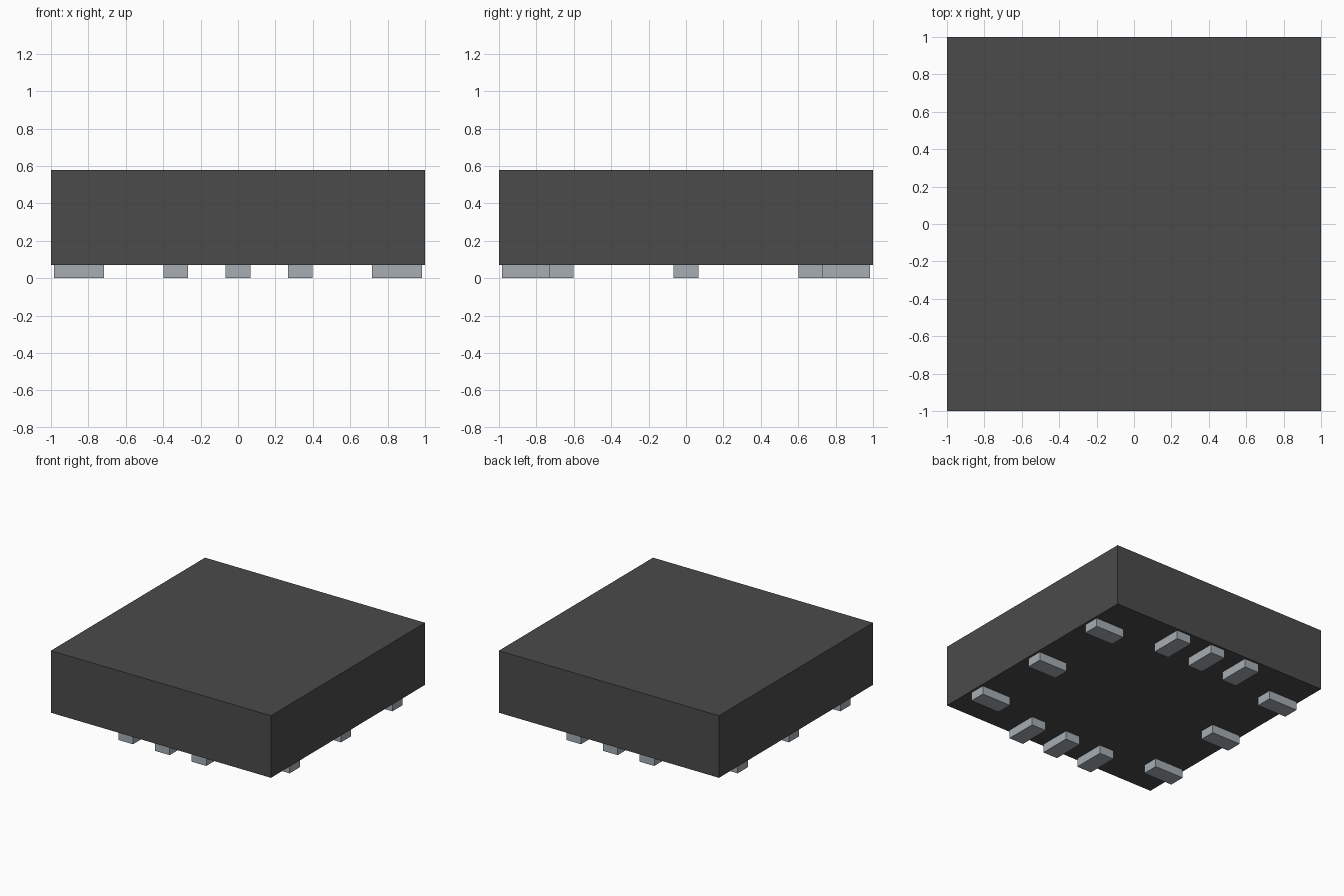
import bpy

cube = bpy.data.objects.get("Cube")
if cube:
    bpy.data.objects.remove(cube, do_unlink=True)


def material(name, rgb):
    mat = bpy.data.materials.new(name)
    mat.use_nodes = True
    mat.diffuse_color = (*rgb, 1)
    mat.node_tree.nodes["Principled BSDF"].inputs["Base Color"].default_value = (*rgb, 1)
    return mat


def box(name, center, size, mat):
    bpy.ops.mesh.primitive_cube_add(size=1, location=center)
    obj = bpy.context.object
    obj.name = name
    obj.scale = size
    bpy.ops.object.transform_apply(location=False, rotation=False, scale=True)
    obj.data.materials.append(mat)
    return obj


charcoal = material("charcoal", (0.07, 0.07, 0.07))
silver = material("silver grey", (0.38, 0.42, 0.45))

PAD_HEIGHT, BODY_TOP = 0.07, 0.58
PAD_LENGTH, PAD_WIDTH, PAD_OFFSET = 0.265, 0.133, 0.85

# Package body
box("body", (0, 0, (PAD_HEIGHT + BODY_TOP) / 2), (2, 2, BODY_TOP - PAD_HEIGHT), charcoal)

# Contact pads: three along each edge, pointing outwards
for step, place in zip((-1, 0, 1), ("first", "middle", "last")):
    for sign, x_side, y_side in ((-1, "right", "front"), (1, "left", "back")):
        box(f"{x_side}_pad_{place}", (sign * PAD_OFFSET, step * 0.667, PAD_HEIGHT / 2),
            (PAD_LENGTH, PAD_WIDTH, PAD_HEIGHT), silver)
        box(f"{y_side}_pad_{place}", (step * 0.333, sign * PAD_OFFSET, PAD_HEIGHT / 2),
            (PAD_WIDTH, PAD_LENGTH, PAD_HEIGHT), silver)
